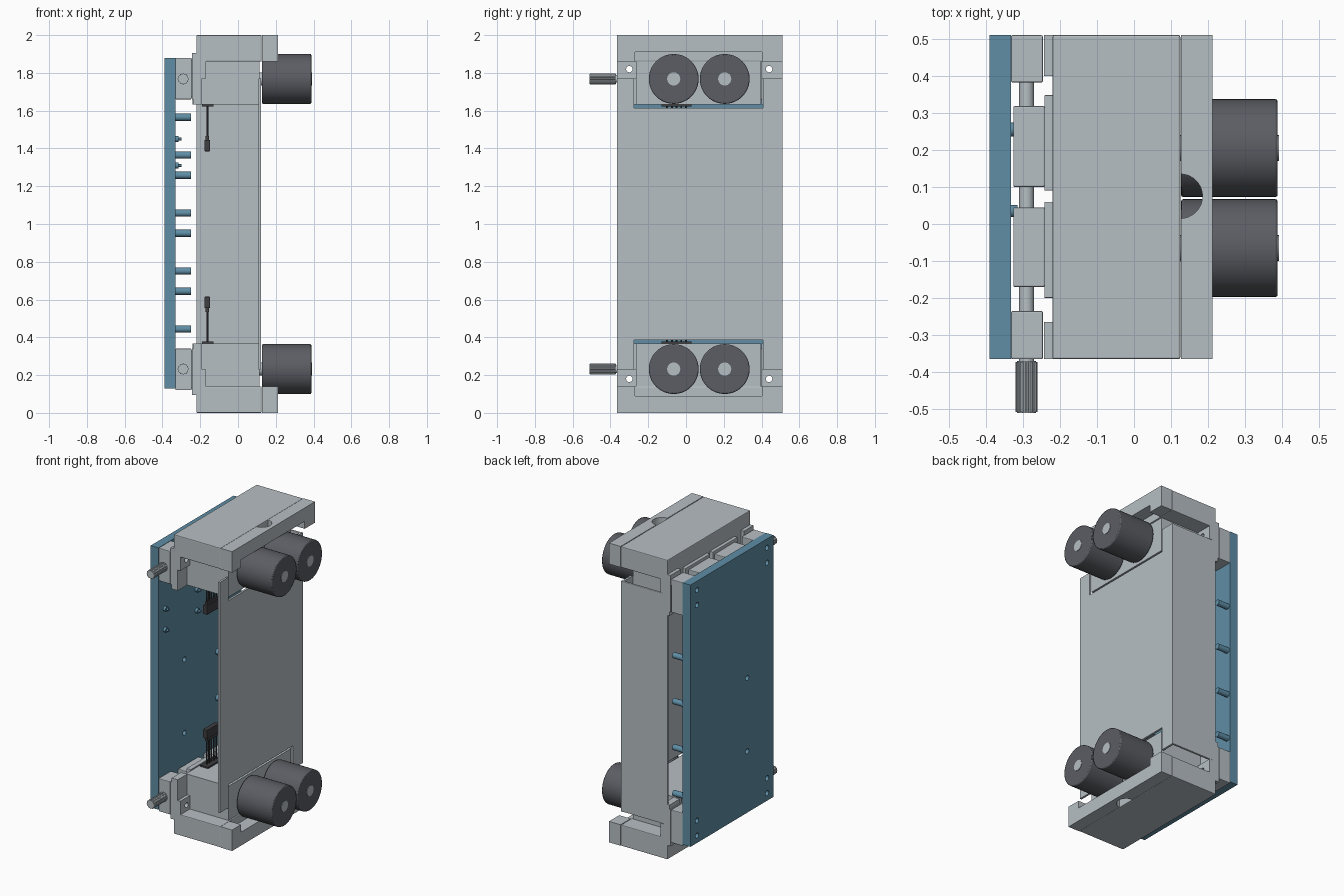
import bpy, bmesh, math
from mathutils import Matrix, Vector

if "Cube" in bpy.data.objects:
    bpy.data.objects.remove(bpy.data.objects["Cube"], do_unlink=True)


def material(name, rgb):
    m = bpy.data.materials.new(name)
    m.use_nodes = True
    m.diffuse_color = (*rgb, 1)
    m.node_tree.nodes["Principled BSDF"].inputs["Base Color"].default_value = (*rgb, 1)
    return m


GREY = material("light grey", (0.47, 0.52, 0.55))
BLUE = material("steel blue", (0.115, 0.27, 0.38))
DARK = material("roller grey", (0.105, 0.11, 0.125))
BLACK = material("cable black", (0.05, 0.05, 0.055))


def finish(bm, name, mat, bevel=0):
    bmesh.ops.recalc_face_normals(bm, faces=bm.faces)
    mesh = bpy.data.meshes.new(name)
    bm.to_mesh(mesh)
    bm.free()
    ob = bpy.data.objects.new(name, mesh)
    bpy.context.collection.objects.link(ob)
    if mat:
        mesh.materials.append(mat)
    if bevel:
        mod = ob.modifiers.new("edge", "BEVEL")
        mod.width = bevel
        mod.segments = 2
        mod.limit_method = "ANGLE"
    return ob


def box(name, xs, ys, zs, mat=GREY, bevel=0):
    lo, hi = zip(*(sorted(p) for p in (xs, ys, zs)))
    lo, hi = Vector(lo), Vector(hi)
    bm = bmesh.new()
    bmesh.ops.create_cube(bm, size=1, matrix=Matrix.Translation((lo + hi) / 2)
                          @ Matrix.Diagonal((*(hi - lo), 1)))
    return finish(bm, name, mat, bevel)


def rod(name, start, end, r, mat=GREY, sides=32, bevel=0):
    a, b = Vector(start), Vector(end)
    turn = (b - a).to_track_quat("Z", "Y").to_matrix().to_4x4()
    bm = bmesh.new()
    bmesh.ops.create_cone(bm, cap_ends=True, segments=sides, radius1=r, radius2=r,
                          depth=(b - a).length, matrix=Matrix.Translation((a + b) / 2) @ turn)
    ob = finish(bm, name, mat, bevel)
    bpy.ops.object.select_all(action="DESELECT")
    ob.select_set(True)
    bpy.context.view_layer.objects.active = ob
    bpy.ops.object.shade_smooth_by_angle(angle=math.radians(35))
    return ob


def cut(target, *cutters):
    bpy.context.view_layer.objects.active = target
    for c in cutters:
        mod = target.modifiers.new("cut", "BOOLEAN")
        mod.operation = "DIFFERENCE"
        mod.solver = "EXACT"
        mod.object = c
        bpy.ops.object.modifier_apply(modifier=mod.name)
        bpy.data.objects.remove(c, do_unlink=True)


FULL = (-0.365, 0.51)
ENDS = {"front": ((-0.365, -0.265), -0.3), "back": ((0.4, 0.51), 0.44)}


def hole(y, z):
    return rod("cutter", (-0.5, y, z), (0, y, z), 0.017, None, 20)


# Mounting panel with screw holes
panel = box("mounting_panel", (-0.39, -0.332), FULL, (0.13, 1.88), BLUE, 0.004)
panel_holes = [(y, z) for _, y in ENDS.values() for z in (0.18, 0.28, 1.72, 1.82)]
panel_holes += [(-0.09, 1.03), (-0.09, 0.54)]
cut(panel, *[hole(y, z) for y, z in panel_holes])

# Pegs on the inner face of the panel
for i in range(4):
    drop = i * 0.307
    rod("edge_peg", (-0.34, 0.485, 1.365 - drop), (-0.25, 0.485, 1.365 - drop), 0.019, BLUE, 20)
    rod("inner_peg", (-0.34, 0.255, 1.565 - drop), (-0.25, 0.255, 1.565 - drop), 0.019, BLUE, 20)
for y in (-0.3, 0.035):
    for z in (1.45, 1.31):
        rod("locating_pin_base", (-0.34, y, z), (-0.315, y, z), 0.016, BLUE, 16)
        rod("locating_pin_tip", (-0.32, y, z), (-0.3, y, z), 0.007, BLUE, 12)

# Cover: side wall with notched ends, and back wall
box("cover_side", (0.108, 0.122), FULL, (0.385, 1.615))
for s in (-1, 1):
    for ys in ((-0.365, -0.275), (0.408, 0.51)):
        box("cover_side_strip", (0.108, 0.122), ys, (1 + s * 0.615, 1 + s * 0.77))
box("cover_back", (-0.22, 0.122), (0.495, 0.51), (0.23, 1.77), GREY, 0.004)

# Upper and lower end assemblies
for s, level in ((1, "upper"), (-1, "lower")):
    def Z(*heights):
        return tuple(1 + s * (h - 1) for h in heights)

    axle = Z(1.768)[0]

    # End cap and its stepped lip
    box(level + "_cap", (-0.22, 0.125), FULL, Z(1.86, 2), GREY, 0.005)
    lip = box(level + "_lip", (0.127, 0.212), FULL, Z(1.86, 2))
    cut(lip, box("cutter", (0.1, 0.3), (-0.27, 0.402), Z(1.8, 1.91), None),
        rod("cutter", (0.125, 0.075, Z(1.7)[0]), (0.125, 0.075, Z(2.1)[0]), 0.06, None))

    # Chassis holding the rollers
    box(level + "_chassis", (-0.22, 0.115), (-0.265, 0.398), Z(1.69, 1.9))
    box(level + "_chassis_tray", (-0.2, 0.115), (-0.265, 0.398), Z(1.632, 1.7))

    # Corner posts, legs and end knuckles
    for side, (ys, y) in ENDS.items():
        post = box(level + "_" + side + "_post", (-0.22, -0.17), ys, Z(1.77, 1.87))
        cut(post, hole(y, Z(1.82)[0]))
        tab = box(level + "_" + side + "_tab", (-0.243, -0.218), ys, Z(1.66, 1.905))
        cut(tab, hole(y, Z(1.82)[0]))
        box(level + "_" + side + "_leg", (-0.235, -0.19), ys, Z(1.632, 1.77))
        outer = (-0.365, -0.235) if side == "front" else (0.382, 0.51)
        knuckle = box(level + "_" + side + "_knuckle", (-0.332, -0.246), outer,
                      Z(1.66, 1.88), GREY, 0.004)
        cut(knuckle, hole(y, Z(1.82)[0]))

    # Middle knuckles with their chassis tabs
    for ys, tab in (((-0.17, 0.045), (-0.2, 0.06)), ((0.1, 0.318), (0.09, 0.348))):
        box(level + "_middle_knuckle", (-0.326, -0.241), ys, Z(1.67, 1.87), GREY, 0.004)
        box(level + "_middle_tab", (-0.242, -0.21), tab, Z(1.632, 1.89), GREY, 0.003)

    # Hinge rod and fluted knob
    rod(level + "_hinge_rod", (-0.29, -0.4, axle), (-0.29, 0.48, axle), 0.02)
    rod(level + "_knob_core", (-0.29, -0.51, axle), (-0.29, -0.37, axle), 0.026)
    for i in range(12):
        a = i * math.tau / 12
        x, z = -0.29 + 0.025 * math.cos(a), axle + 0.025 * math.sin(a)
        rod(level + "_knob_flute", (x, -0.508, z), (x, -0.372, z), 0.005, GREY, 8)

    # Rollers with pale hubs
    for y in (-0.065, 0.205):
        rod(level + "_roller", (0.127, y, axle), (0.388, y, axle), 0.132, DARK, 48, 0.006)
        rod(level + "_roller_axle", (0.1, y, axle), (0.391, y, axle), 0.035, GREY, 24)

    # Ribbon cable and connector
    box(level + "_cable_pad", (-0.19, -0.13), (-0.13, 0.03), Z(1.622, 1.635), BLACK)
    for i in range(5):
        y = -0.1 + i * 0.025
        rod(level + "_cable_wire", (-0.162, y, Z(1.44)[0]), (-0.162, y, Z(1.63)[0]), 0.005, BLACK, 10)
    box(level + "_connector", (-0.178, -0.147), (-0.115, 0.015), Z(1.385, 1.445), BLACK, 0.003)
    box(level + "_connector_neck", (-0.172, -0.153), (-0.105, 0.005), Z(1.44, 1.465), BLACK)
